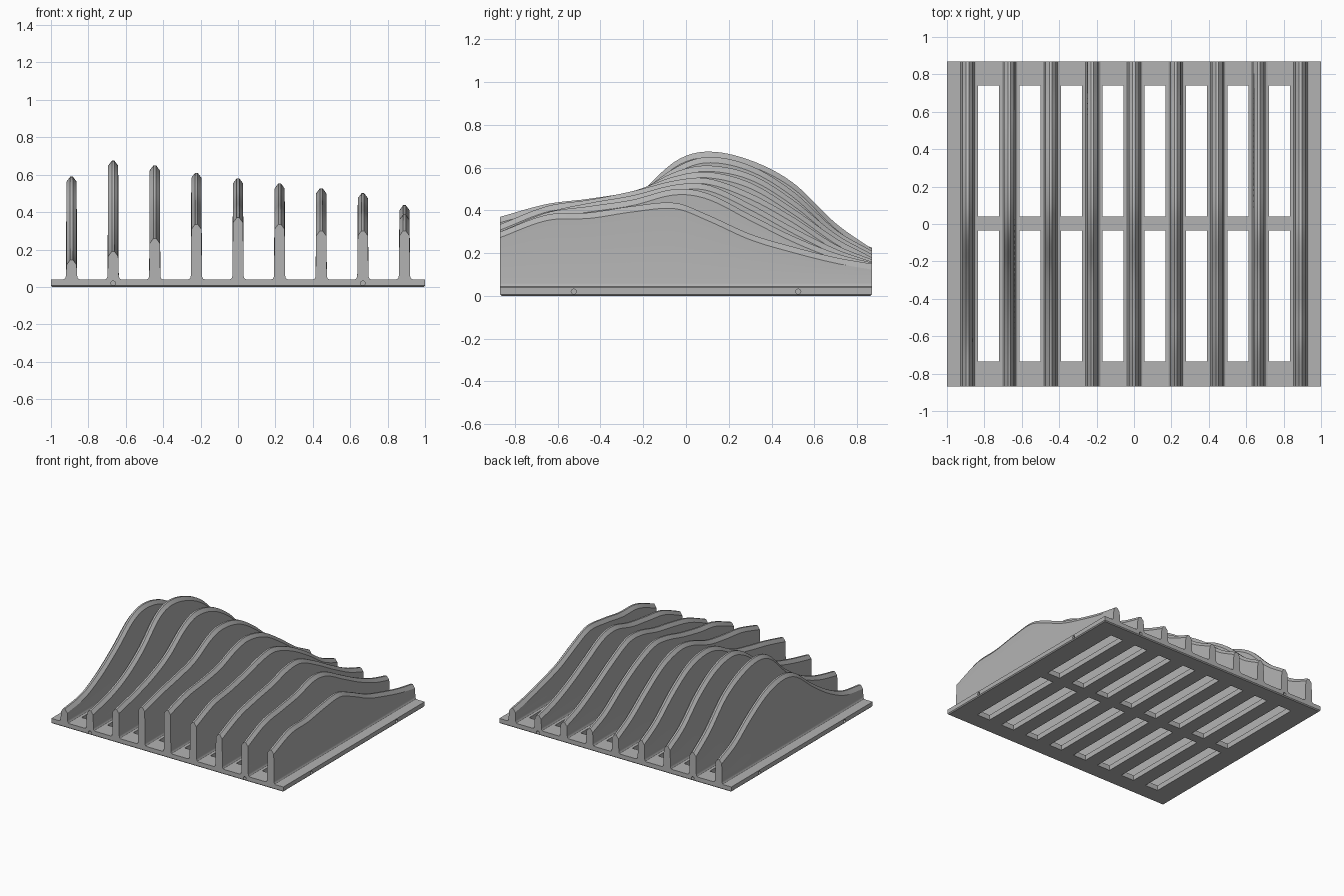
import bpy
import bmesh
from mathutils import Matrix, Vector

cube = bpy.data.objects.get("Cube")
if cube:
    bpy.data.objects.remove(cube, do_unlink=True)

HALF_X, HALF_Y, PLATE = 1.0, 0.87, 0.04
PITCH = 0.2225

# One plain grey for everything
grey = bpy.data.materials.new("plain_grey")
grey.use_nodes = True
colour = (0.45, 0.45, 0.45, 1)
grey.diffuse_color = colour
grey.node_tree.nodes["Principled BSDF"].inputs["Base Color"].default_value = colour


def make_object(name, bm):
    bmesh.ops.recalc_face_normals(bm, faces=bm.faces[:])
    mesh = bpy.data.meshes.new(name)
    bm.to_mesh(mesh)
    bm.free()
    mesh.materials.append(grey)
    obj = bpy.data.objects.new(name, mesh)
    bpy.context.collection.objects.link(obj)
    return obj


def add_box(bm, low, high):
    low, high = Vector(low), Vector(high)
    matrix = Matrix.Translation((low + high) / 2) @ Matrix.Diagonal((*(high - low), 1))
    return bmesh.ops.create_cube(bm, size=1, matrix=matrix)["verts"]


def add_pin(bm, centre, axis):
    matrix = Matrix.Translation(centre) @ Matrix.Rotation(1.5708, 4, axis)
    bmesh.ops.create_cone(bm, cap_ends=True, segments=16, radius1=0.012,
                          radius2=0.012, depth=0.06, matrix=matrix)


def select_only(obj):
    bpy.ops.object.select_all(action="DESELECT")
    obj.select_set(True)
    bpy.context.view_layer.objects.active = obj


# Base plate with a small chamfer around its underside
bm = bmesh.new()
add_box(bm, (-HALF_X, -HALF_Y, 0), (HALF_X, HALF_Y, PLATE))
bottom = [e for e in bm.edges if all(v.co.z < 0.001 for v in e.verts)]
bmesh.ops.bevel(bm, geom=bottom, offset=0.007, segments=1, affect="EDGES")
base = make_object("base_plate", bm)

# Two rows of slots between the ribs, and small holes in the plate edges
bm = bmesh.new()
for i in range(8):
    x = (i - 3.5) * PITCH
    for y0, y1 in ((-0.735, -0.035), (0.04, 0.74)):
        add_box(bm, (x - 0.056, y0, -0.1), (x + 0.056, y1, 0.1))
for side in (-1, 1):
    for end in (-1, 1):
        add_pin(bm, (side * 3 * PITCH, end * HALF_Y, 0.02), "X")
        add_pin(bm, (end * HALF_X, side * 0.525, 0.02), "Y")
cutter = make_object("slot_cutter", bm)
cutter.hide_render = True

cut = base.modifiers.new("slots", "BOOLEAN")
cut.operation = "DIFFERENCE"
cut.solver = "EXACT"
cut.object = cutter
select_only(base)
bpy.ops.object.modifier_apply(modifier=cut.name)
bpy.data.objects.remove(cutter, do_unlink=True)

# Ridge heights in hundredths, front to back, one row per rib from -x to +x
STATIONS = (-0.87, -0.65, -0.45, -0.25, -0.05, 0.1, 0.3, 0.5, 0.7, 0.87)
RIDGES = (
    (14.5, 18, 27, 40, 55, 59, 55, 44, 30, 22.5),
    (19, 24, 32, 45, 63, 67.5, 63.5, 53, 34, 22),
    (26, 31, 37, 46, 60, 65, 61, 49, 31, 21),
    (33.5, 39, 43, 48, 58, 61, 57, 45, 29, 19.5),
    (37, 43, 45.5, 49, 56, 58, 53, 41, 27, 18),
    (33.5, 42, 45, 49, 54, 55, 48, 37, 24, 17),
    (30, 39, 43.5, 47, 52, 52, 43, 32, 22, 16),
    (30, 39, 42, 45, 50, 48, 38, 28, 20, 15.5),
    (30, 38, 39, 42, 43.5, 38, 29, 23, 18, 15),
)


def smooth_height(row, y):
    """Cubic curve through the ridge heights of one rib."""
    last = len(row) - 1
    k = max(i for i in range(last) if STATIONS[i] <= y + 1e-6)

    def slope(i):
        a, b = max(i - 1, 0), min(i + 1, last)
        return (row[b] - row[a]) / (STATIONS[b] - STATIONS[a])

    span = STATIONS[k + 1] - STATIONS[k]
    t = (y - STATIONS[k]) / span
    u = 1 - t
    value = (row[k] * u * u * (1 + 2 * t) + row[k + 1] * t * t * (1 + 2 * u)
             + span * t * u * (slope(k) * u - slope(k + 1) * t))
    return value / 100


def rib_section(top):
    """Right half of a rib's outline: flared foot, wall, chamfered ridge."""
    return [(0.045, PLATE - 0.003), (0.045, PLATE), (0.037, PLATE + 0.003),
            (0.032, PLATE + 0.01), (0.03, PLATE + 0.02),
            (0.027, top - 0.027), (0.007, top)]


# Nine wavy ribs lofted from front to back
STEPS = 60
for number, row in enumerate(RIDGES):
    x = (number - 4) * PITCH
    bm = bmesh.new()
    rings = []
    for step in range(STEPS + 1):
        y = -HALF_Y + 2 * HALF_Y * step / STEPS
        half = rib_section(smooth_height(row, y))
        outline = half + [(-w, z) for w, z in reversed(half)]
        rings.append([bm.verts.new((x + w, y, z)) for w, z in outline])
    count = len(rings[0])
    for a, b in zip(rings, rings[1:]):
        for i in range(count):
            j = (i + 1) % count
            bm.faces.new((a[i], a[j], b[j], b[i]))
    bm.faces.new(rings[0])
    bm.faces.new(rings[-1])
    rib = make_object(f"rib_{number + 1}", bm)
    select_only(rib)
    bpy.ops.object.shade_smooth_by_angle(angle=0.5)
